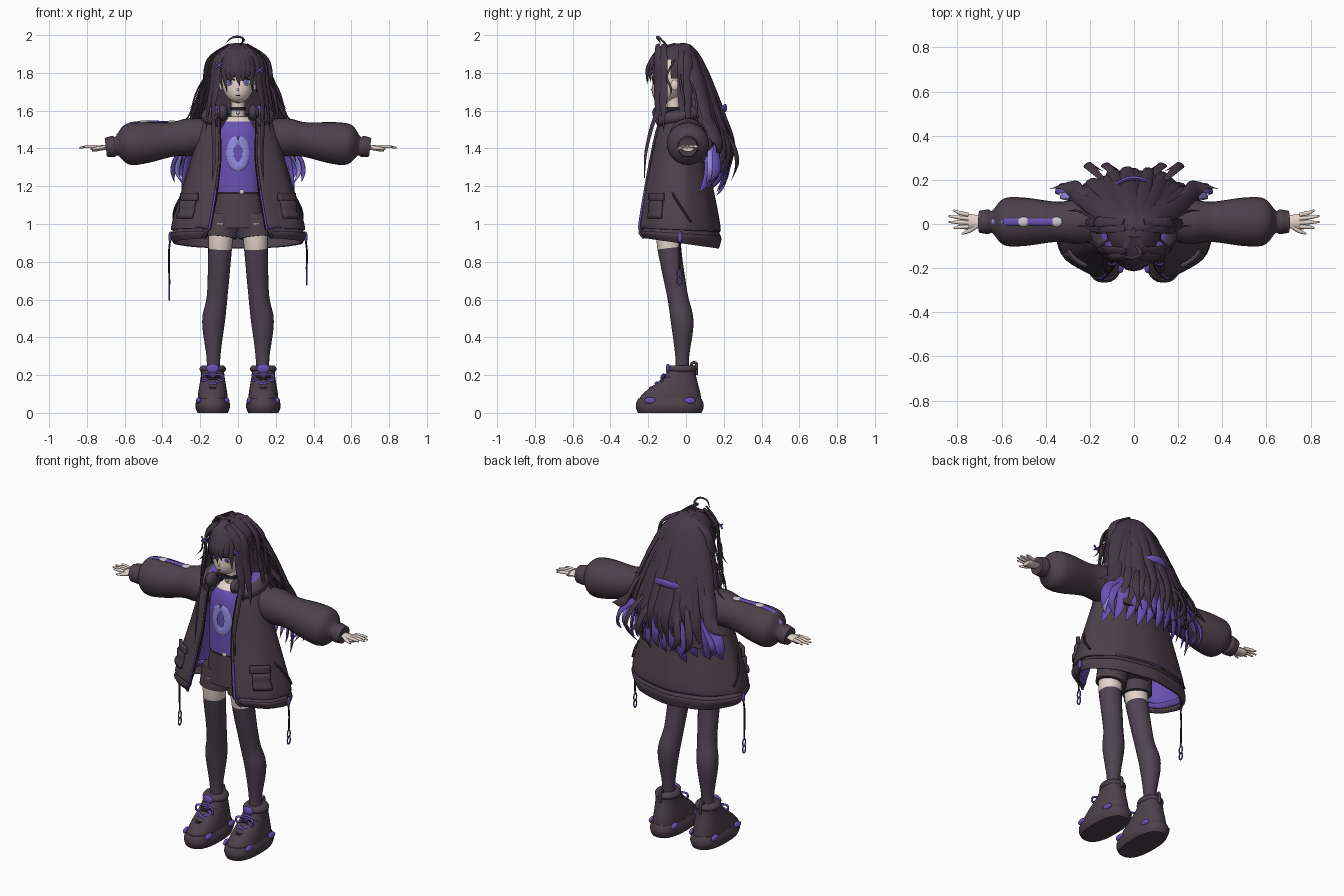
import bpy, bmesh, random
from math import sin, cos, pi, radians, sqrt, asin, copysign
from mathutils import Vector, Matrix

random.seed(4)
if "Cube" in bpy.data.objects:
    bpy.data.objects.remove(bpy.data.objects["Cube"])


def material(name, *rgb):
    made = bpy.data.materials.new(name)
    made.use_nodes = True
    made.diffuse_color = (*rgb, 1)
    made.node_tree.nodes["Principled BSDF"].inputs["Base Color"].default_value = (*rgb, 1)
    return made


HAIR = material("hair dark", .06, .041, .062)
COAT = material("coat charcoal", .073, .053, .07)
SOCK = material("stocking plum", .08, .057, .085)
PURPLE = material("violet", .14, .085, .45)
LILAC = material("lilac", .3, .27, .76)
SKIN = material("skin", .78, .66, .6)
BLACK = material("black", .02, .015, .022)
PALE = material("pale grey", .6, .58, .62)


def finish(name, bm, mats, rule=None, mirror=False, thick=0):
    mesh = bpy.data.meshes.new(name)
    bm.to_mesh(mesh)
    bm.free()
    for mat in mats:
        mesh.materials.append(mat)
    for face in mesh.polygons:
        face.use_smooth = True
        if rule:
            face.material_index = rule(face.center)
    mesh.set_sharp_from_angle(angle=radians(50))
    part = bpy.data.objects.new(name, mesh)
    bpy.context.scene.collection.objects.link(part)
    if thick:
        solid = part.modifiers.new("thickness", "SOLIDIFY")
        solid.thickness, solid.offset = thick, -1
        solid.material_offset = len(mats) - 1
    if mirror:
        part.modifiers.new("mirror", "MIRROR").use_mirror_merge = False
    return part


def spline(rows, steps):
    out = []
    last = len(rows) - 1
    for i in range(last):
        before, start, end, after = (rows[max(i - 1, 0)], rows[i], rows[i + 1], rows[min(i + 2, last)])
        for k in range(steps):
            t = k / steps
            out.append(tuple(q + t/2*(r - p + t*(2*p - 5*q + 4*r - s + t*(3*(q - r) + s - p)))
                             for p, q, r, s in zip(before, start, end, after)))
    return out + [tuple(rows[-1])]


def skin_rings(name, rings, mats, closed=True, **options):
    bm = bmesh.new()
    loops = [[bm.verts.new(point) for point in ring] for ring in rings]
    count = len(loops[0])
    for low, high in zip(loops, loops[1:]):
        for j in range(count if closed else count - 1):
            k = (j + 1) % count
            bm.faces.new((low[j], low[k], high[k], high[j]))
    if closed:
        bm.faces.new(loops[0][::-1])
        bm.faces.new(loops[-1])
        bmesh.ops.recalc_face_normals(bm, faces=bm.faces)
    return finish(name, bm, mats, **options)


def rounded(angle, power):
    return copysign(abs(cos(angle))**power, cos(angle)), copysign(abs(sin(angle))**power, sin(angle))


def stack(name, bottom, top, shape, mats, power=1, sides=28, levels=14, **options):
    """Level ovals between two heights; shape(t) gives x, y, half width, half depth."""
    rings = []
    for i in range(levels + 1):
        t = i / levels
        x, y, wide, deep = shape(t)
        oval = [rounded(2*pi*j/sides, power) for j in range(sides)]
        rings.append([(x + wide*u, y + deep*v, bottom + (top - bottom)*t) for u, v in oval])
    return skin_rings(name, rings, mats, **options)


def from_head(p):
    return p - Vector((0, -.05, min(p.z, 1.78)))


def from_body(p):
    return p - Vector((0, -.065, p.z))


def upward(p):
    return Vector((0, .02, 1))


def sweep(name, rows, mats, flat=1, out=from_body, sides=10, **options):
    """Rows are (x, y, z, half width); the flat side faces along out(p)."""
    path = spline(rows, 5)
    rings = []
    for i, (*place, width) in enumerate(path):
        p = Vector(place)
        along = (Vector(path[min(i + 1, len(path) - 1)][:3]) - Vector(path[max(i - 1, 0)][:3])).normalized()
        side = along.cross(out(p)).normalized()
        face = side.cross(along) * flat
        turns = [2*pi*j/sides for j in range(sides)]
        rings.append([p + max(width, .001) * (side*cos(a) + face*sin(a)) for a in turns])
    return skin_rings(name, rings, mats, **options)


def wire(name, points, radius, mat, **options):
    return sweep(name, [(*p, radius) for p in points], [mat], **options)


def lock(name, points, width, mat, flat=.35, **options):
    """A tapered strand of hair, narrow at the root and pointed at the tip."""
    last = len(points) - 1
    rows = [(*p, width*sqrt(abs(sin(pi*(.1 + .9*i/last))))) for i, p in enumerate(points)]
    rows[-1] = (*points[-1], 0)
    return sweep(name, rows, [mat], flat=flat, out=from_head, sides=8, **options)


def ball(name, centre, radii, mat, cut=None, **options):
    bm = bmesh.new()
    bmesh.ops.create_uvsphere(bm, u_segments=24, v_segments=14, radius=1,
                              matrix=Matrix.Translation(centre) @ Matrix.Diagonal((*radii, 1)))
    if cut:
        bmesh.ops.delete(bm, geom=[v for v in bm.verts if cut(v.co)], context="VERTS")
    return finish(name, bm, [mat], **options)


def clamp(value):
    return max(0, min(1, value))


# Legs with stockings, shorts, shirt and neck
sweep("leg", [(.09, -.09, 1, .07), (.095, -.088, .87, .063), (.11, -.045, .62, .055), (.13, -.02, .48, .06),
              (.13, -.02, .3, .037), (.13, -.02, .2, .037)], [SOCK, SKIN], sides=24,
      rule=lambda c: int(c.z > .87), mirror=True)
sweep("shorts_leg", [(.092, -.085, .93, .08), (.08, -.075, 1.05, .08)], [COAT], flat=1.1, sides=24, mirror=True)
stack("shorts_hips", .98, 1.16, lambda t: (0, -.07, .14 - .02*t*t, .1 - .01*t), [COAT])
stack("belt", 1.155, 1.185, lambda t: (0, -.065, .125, .093), [BLACK])
ball("belt_buckle", (.02, -.158, 1.17), (.014, .006, .012), PALE)


def shirt_shape(t):
    taper = 1 - .6 * t**8
    return 0, -.065, .13*taper, .095*taper


stack("shirt", 1.17, 1.57, shirt_shape, [PURPLE, SKIN], rule=lambda c: int(c.z > 1.54))
oval = [(.043*sin(k*pi/6), .07*cos(k*pi/6)) for k in range(13)]
wire("shirt_oval", [(x, -.067 - .095*sqrt(1 - (x/.13)**2), 1.375 + z) for x, z in oval], .023, LILAC, flat=.25)
stack("neck", 1.53, 1.68, lambda t: (0, -.055 - .015*t, .036, .035), [SKIN])
stack("choker", 1.6, 1.62, lambda t: (0, -.063, .04, .04), [BLACK])
ball("pendant", (0, -.104, 1.59), (.008, .005, .012), PALE)

# Open coat, from height and half width
COAT_ROWS = spline([(.9, .34), (.94, .36), (.97, .34), (1, .35), (1.3, .26), (1.5, .2), (1.56, .16), (1.6, .1)], 6)


def coat_at(height, angle, offset=0):
    wide = min(COAT_ROWS, key=lambda row: abs(row[0] - height))[1]
    fold = 1 + .012 * sin(9*angle) * clamp(4 - 3*height + .5)
    drop = .03 * clamp(10 - 10*height)
    return Vector(((wide*fold + offset) * cos(angle), -.042 + (.63*wide*fold + offset) * sin(angle),
                   height - drop*sin(angle)))


shell = []
for height, wide in COAT_ROWS:
    gap = asin(min(.7, (.1 + max(0, 1.3 - height)**2 / 2) / wide))
    shell.append([coat_at(height, gap - pi/2 + (pi - gap)*k/24) for k in range(49)])
skin_rings("coat_hem", shell[:9], [COAT], closed=False, thick=.014)
skin_rings("coat_body", shell[8:], [COAT, PURPLE], closed=False, thick=.012)
edge = [ring[0] for ring in shell[::6]]
sweep("coat_zip", [(*p, .007) for p in edge], [COAT, PURPLE], rule=lambda c: int(c.z < 1.15 and c.x < .16), mirror=True)
wire("coat_zip_teeth", [p + Vector((-.006, -.004, 0)) for p in edge], .004, BLACK, mirror=True)


def patch(name, bottom, tall, half_angle, offset):
    angles = [radians(-35 + half_angle*j/3) for j in range(-3, 4)]
    rings = [[coat_at(bottom + tall*i/5, a, offset) for a in angles] for i in range(6)]
    skin_rings(name, rings, [COAT], closed=False, thick=.02, mirror=True)


patch("coat_pocket", 1.03, .1, 11, .014)
patch("coat_pocket_flap", 1.125, .04, 13, .02)
wire("side_pocket_zip", [coat_at(1.17 - .04*k, radians(7*k - 10), .003) for k in range(5)], .006, BLACK, mirror=True)


def collar(name, wide, height, radius, mat, flat=1):
    turns = [pi/2 + k*pi/5 for k in range(-4, 5)]
    wire(name, [(wide*cos(a), .8*wide*sin(a) - .03, height + .03*sin(a)) for a in turns], radius, mat,
         flat=flat, out=upward, sides=14)


collar("hood", .15, 1.57, .048, COAT, .8)
collar("hood_lining", .13, 1.595, .03, PURPLE, .6)
collar("headphone_band", .09, 1.6, .012, BLACK)
ball("headphone_cup", (.08, -.135, 1.59), (.026, .044, .042), COAT, mirror=True)
ball("headphone_plate", (.1, -.14, 1.59), (.012, .03, .03), SOCK, mirror=True)


# Puffed sleeves with cuffs
def arm(x, y=.01, lift=0):
    return x, y, 1.49 - .12*abs(x) + lift


SLEEVE = ((.1, .08), (.25, .1), (.35, .091), (.5, .11), (.59, .105), (.64, .052), (.66, .056), (.7, .05))
sweep("sleeve", [(*arm(x), r) for x, r in SLEEVE], [COAT], out=upward, sides=24, mirror=True)
wire("sleeve_strap", [arm(-x, lift=r) for x, r in SLEEVE[2:6]], .016, PURPLE, flat=.4, out=upward)
wire("sleeve_strap_tag", [arm(-x, lift=r + .004) for x, r in SLEEVE[4:6]], .012, LILAC, flat=.5, out=upward)
for x, r in SLEEVE[2:4]:
    ball("strap_buckle", arm(-x, lift=r), (.028, .022, .009), PALE)

# Hands
sweep("palm", [(*arm(.68), .024), (*arm(.72), .032), (*arm(.76), .036), (*arm(.775), .03)], [SKIN],
      flat=.45, out=upward, mirror=True)
for k in range(4):
    root = .042 - .018*k
    reach = .815 + .028*sin(k + .1)
    sweep("finger", [(*arm(.75, root, .01), .009), (*arm(.79, root*1.2, .015), .009), (*arm(reach, root*1.5, .015), .004)],
          [SKIN], out=upward, mirror=True)
sweep("thumb", [(*arm(.71, -.005), .012), (*arm(.745, -.03), .01), (*arm(.78, -.045), .004)], [SKIN],
      out=upward, mirror=True)

# Dangling straps from the hem
for side, end in ((-1, .68), (1, .76)):
    wire("hem_strap", [(side*.35, -.03, .96), (side*.365, -.035, .86), (side*.363, -.035, end)], .005, BLACK)
    ball("hem_strap_tab", (side*.36, -.032, .93), (.008, .012, .03), PURPLE)
    for middle in (end - .02, end - .06):
        ring = [(side*.363, .013*sin(k*pi/4) - .035, middle + .022*cos(k*pi/4)) for k in range(9)]
        wire("hem_strap_ring", ring, .004, PURPLE, out=lambda p: Vector((1, 0, 0)))

# Chunky shoes
FOOT = .134


def sole_shape(t):
    bulge = .012 * sin(pi*t)
    return FOOT, -.086, .08 + bulge, .168 + bulge


def upper_shape(t):
    rise = t*t*(3 - 2*t)
    return FOOT, -.085 + .065*rise, .08 - .02*rise, .166 - .097*rise


stack("shoe_sole", 0, .075, sole_shape, [COAT], power=.8, mirror=True)
stack("shoe_upper", .06, .235, upper_shape, [COAT], power=.85, mirror=True)
stack("shoe_collar", .215, .25, lambda t: (FOOT, -.02, .06 + .01*sin(pi*t), .066 + .01*sin(pi*t)), [COAT], mirror=True)
for side in (-1, 1):
    for y in (-.19, .02):
        ball("shoe_accent", (FOOT + side*.074, y, .065), (.014, .032, .018), PURPLE, mirror=True)
    for k in range(4):
        y, z = .03*k - .19, .122 + .026*k
        wire("lace", [(FOOT - side*.05, y + .02, z - .014), (FOOT, y, z + .01), (FOOT + side*.05, y + .045, z + .012)],
             .006, (BLACK, PURPLE)[k % 2], out=upward, mirror=True)
    wire("lace_bow", [(FOOT, -.11, .2), (FOOT + side*.05, -.125, .2), (FOOT + side*.05, -.13, .17), (FOOT, -.115, .19)],
         .006, PURPLE, out=upward, mirror=True)
ball("toe_accent", (FOOT, -.25, .05), (.03, .012, .012), PURPLE, mirror=True)
ball("shoe_tongue", (FOOT, -.095, .235), (.034, .012, .025), PURPLE, mirror=True)
wire("pull_loop", [(FOOT, .035, .22), (FOOT, .03, .26), (FOOT, .055, .26), (FOOT, .055, .2)], .008, COAT, mirror=True)

# Head with the chin drawn forward, and the face
head = ball("head", (0, -.08, 1.77), (.09, .1, .13), SKIN)
for vertex in head.data.vertices:
    vertex.co.y -= .4 * max(0, 1.74 - vertex.co.z)
for layer, (name, mat) in enumerate((("eye_white", PALE), ("iris", LILAC), ("pupil", PURPLE))):
    ball(name, (.043, -.164 - .004*layer, 1.75), (.023 - .008*layer, .006 - .001*layer, .018 - .004*layer), mat, mirror=True)
sweep("eyelash", [(.017, -.18, 1.762, .003), (.043, -.174, 1.77, .005), (.07, -.155, 1.758, .003)], [BLACK],
      flat=.4, mirror=True)
ball("nose", (0, -.18, 1.712), (.006, .007, .006), SKIN)
ball("mouth", (0, -.174, 1.681), (.012, .004, .003), BLACK)
ball("ear", (.09, -.06, 1.735), (.01, .02, .028), SKIN, mirror=True)

# Hair cap and the inner mass behind the back
ball("hair_cap", (0, -.045, 1.805), (.124, .14, .152), HAIR,
     cut=lambda v: (v.y < -.1 and v.z < 1.84) or (v.y < -.02 and v.z < 1.75))
stack("hair_mass", 1.27, 1.84, lambda t: (0, .18 - .19*t, .23 - .13*t, .07*min(1, .3 + 3*t)), [HAIR])


def back_lock(name, across, mat, length, width, depth, start=0):
    """Falls from the crown over the back; across runs from one side to the other."""
    points = []
    for k in range(9):
        u = start + (1 - start)*k/8
        back = .24*u - .015 + .1*u**4 - .12*u**16 + (depth - .12*across**2) * u
        points.append((.31*across*u, back, 1.95 - length*u*u))
    lock(name, points, width, mat)


for k in range(-8, 9):
    back_lock("back_lock", k/8, HAIR, random.uniform(.63, .74), random.uniform(.034, .046), random.uniform(-.01, .02))
for k in range(-5, 6):
    back_lock("under_lock", k/5.2, PURPLE, random.uniform(.74, .8), .03, -.025, start=.8)
wire("purple_band", [(-.11, .14, 1.57), (-.04, .2, 1.61), (.04, .2, 1.61), (.11, .14, 1.57)], .022, PURPLE,
     flat=.5, out=from_head)

# Locks on both sides: coloured tips, curls, flyaways and face framing
for side in (-1, 1):
    for k in range(3):
        spread, y = .022*k, .16 - .025*(k % 2)
        lock("side_tip", [(side*.2, y, 1.46), (side*(.27 + spread), y, 1.36), (side*(.3 + spread), y, 1.28),
                          (side*(.25 + 2*spread), y - .03, 1.2 + spread/2)], .028, (PURPLE, LILAC)[k % 2])
        x, y, z = side*(.22 + .04*k), .07*k - .08, 1.68 - .07*k
        lock("flyaway", [(side*.09, -.04, 1.9), (x*.7, y - .02, z/2 + .95), (x*.85, y, z + .04), (x, y, z)],
             .006, HAIR, flat=.8)
    lock("side_flip", [(side*.17, .04, 1.66), (side*.24, .12, 1.54), (side*.29, .17, 1.42), (side*.38, .16, 1.38)],
         .04, HAIR)
    for x in (.06, .14):
        lock("outward_curl", [(side*x, .2, 1.5), (side*(x + .05), .25, 1.42), (side*(x + .07), .27, 1.32),
                              (side*x, .24, 1.23)], .02, HAIR)
    for k in range(4):
        x, y = side*(.1 + .018*k), .03*k + .07*(k > 1) - .15
        fall = ((.3, 1.95), (1, 1.87), (1.15, 1.74), (1.3, 1.64), (1.4 + .05*k, 1.52 - .03*k))
        lock("face_lock", [(x*spread, y, z) for spread, z in fall], .026, HAIR)
    lock("long_front_lock", [(side*.1, -.12, 1.78), (side*.125, -.14, 1.64), (side*.13, -.185, 1.5),
                             (side*.125, -.215, 1.36), (side*.135, -.22, 1.22)], .014, HAIR)

# Bangs, crown curl and crossed clips
for k in range(-4, 5):
    across = k / 4
    tip = 1.73 + .025*(k % 3) - .07*abs(across)**3
    sides_back = .07 * across**2
    lock("bang", [(.015*across, -.06, 1.955), (.06*across, -.15, 1.915), (.09*across, sides_back - .2, 1.84),
                  (.096*across, sides_back - .207, 1.79), (.09*across + .008, sides_back - .203, tip)], .022, HAIR)
lock("crown_curl", [(.01, -.1, 1.945), (.03, -.13, 1.975), (.01, -.15, 1.99), (-.035, -.15, 1.985), (-.07, -.13, 1.95)],
     .009, HAIR, flat=.6)
for x, z in ((-.1, 1.84), (.115, 1.815)):
    for slant in (-.014, .014):
        wire("hair_clip", [(x - .018, -.178, z - slant), (x, -.184, z), (x + .018, -.178, z + slant)], .005, PURPLE)
